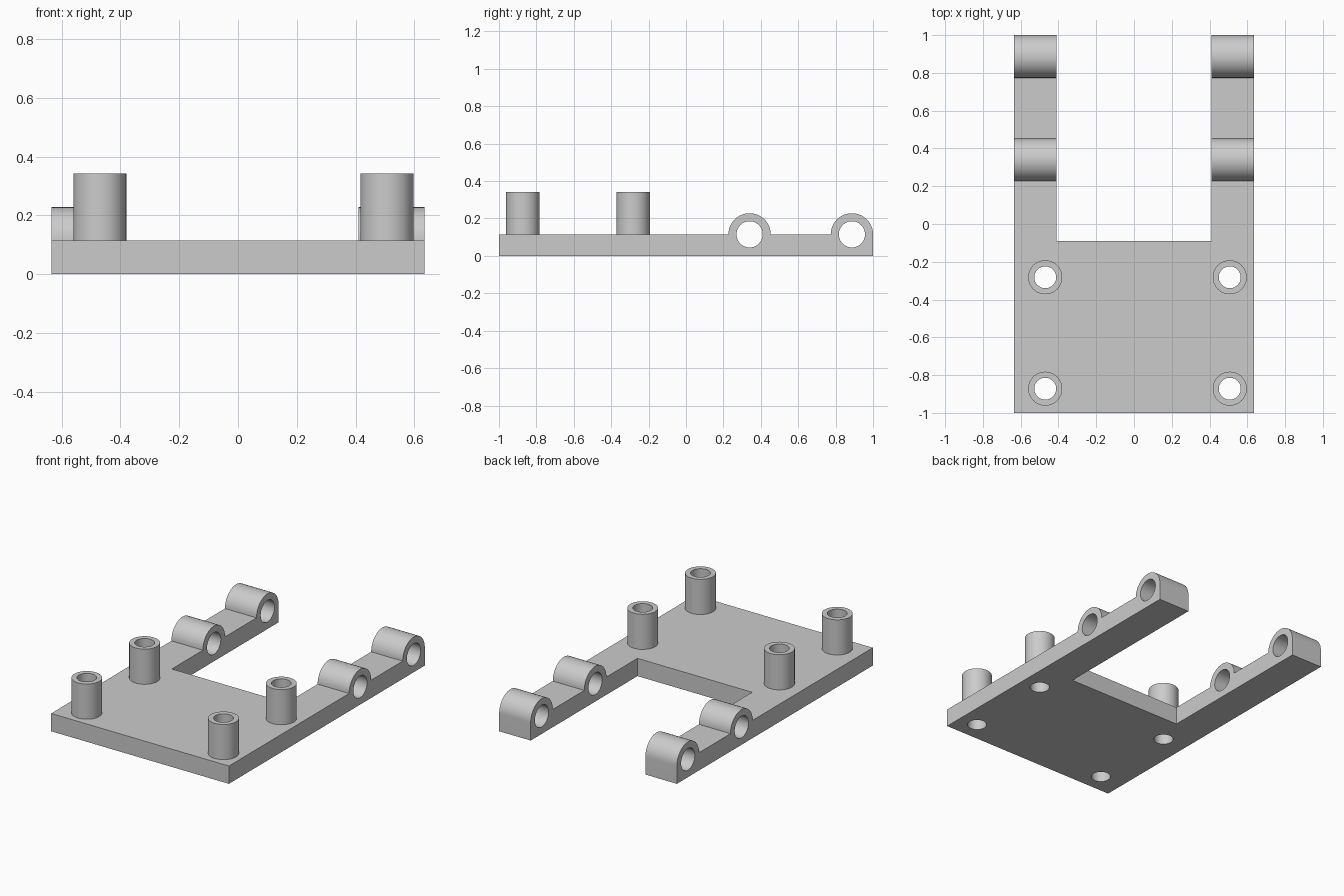
import bpy, bmesh
from math import pi, sin, cos, radians
from mathutils import Matrix

cube = bpy.data.objects.get("Cube")
if cube:
    bpy.data.objects.remove(cube, do_unlink=True)

HALF_W, HALF_L, THICK = 0.635, 1.0, 0.115
NOTCH_X, NOTCH_Y = 0.41, -0.09
KNUCKLE_R, BORE_R = 0.113, 0.07
KNUCKLES = (0.34, HALF_L - KNUCKLE_R)
POST_R, POST_BORE, POST_TOP = 0.09, 0.058, 0.342
POST_X = {"right": -0.47, "left": 0.507}
POST_Y = {"front": -0.872, "rear": -0.282}
SEG = 64

grey = bpy.data.materials.new("plain_grey")
grey.use_nodes = True
COLOUR = (0.6, 0.6, 0.6, 1)
grey.diffuse_color = COLOUR
grey.node_tree.nodes["Principled BSDF"].inputs["Base Color"].default_value = COLOUR


def finish(name, bm):
    bmesh.ops.recalc_face_normals(bm, faces=bm.faces)
    mesh = bpy.data.meshes.new(name)
    bm.to_mesh(mesh)
    bm.free()
    mesh.materials.append(grey)
    obj = bpy.data.objects.new(name, mesh)
    bpy.context.collection.objects.link(obj)
    return obj


def smooth(obj):
    bpy.ops.object.select_all(action='DESELECT')
    obj.select_set(True)
    bpy.context.view_layer.objects.active = obj
    bpy.ops.object.shade_smooth_by_angle(angle=radians(30))


def add_cylinder(bm, radius, depth, matrix):
    bmesh.ops.create_cone(bm, cap_ends=True, segments=SEG, radius1=radius,
                          radius2=radius, depth=depth, matrix=matrix)


def cut(target, cutter):
    mod = target.modifiers.new("cut", 'BOOLEAN')
    mod.operation, mod.solver, mod.object = 'DIFFERENCE', 'EXACT', cutter
    bpy.context.view_layer.objects.active = target
    bpy.ops.object.modifier_apply(modifier=mod.name)
    bpy.data.objects.remove(cutter, do_unlink=True)


# Frame: side profile with knuckle humps, extruded across the width
profile = [(-HALF_L, 0), (-HALF_L, THICK)]
for y in KNUCKLES:
    for i in range(SEG // 2 + 1):
        a = pi - 2 * pi * i / SEG
        profile.append((y + KNUCKLE_R * cos(a), THICK + KNUCKLE_R * sin(a)))
profile.append((HALF_L, 0))

bm = bmesh.new()
side = bm.faces.new([bm.verts.new((-HALF_W, y, z)) for y, z in profile])
walls = bmesh.ops.extrude_face_region(bm, geom=[side])["geom"]
bmesh.ops.translate(bm, vec=(2 * HALF_W, 0, 0),
                    verts=[v for v in walls if isinstance(v, bmesh.types.BMVert)])
frame = finish("hinge_frame", bm)

# Notch between the two arms
bm = bmesh.new()
bmesh.ops.create_cube(bm, size=2, matrix=Matrix.Translation((0, NOTCH_Y + 1.5, 0))
                      @ Matrix.Diagonal((NOTCH_X, 1.5, 1, 1)))
cut(frame, finish("notch_cutter", bm))

# Pin bores through the knuckles and screw holes through the plate
bm = bmesh.new()
for y in KNUCKLES:
    add_cylinder(bm, BORE_R, 2, Matrix.Translation((0, y, THICK))
                 @ Matrix.Rotation(pi / 2, 4, 'Y'))
for x in POST_X.values():
    for y in POST_Y.values():
        add_cylinder(bm, POST_BORE, 1, Matrix.Translation((x, y, 0)))
cut(frame, finish("bore_cutter", bm))
smooth(frame)

# Hollow posts standing on the plate, open at the base
for end, y in POST_Y.items():
    for hand, x in POST_X.items():
        bm = bmesh.new()
        rings = []
        for radius, z in ((POST_R, THICK), (POST_R, POST_TOP),
                          (POST_BORE, POST_TOP), (POST_BORE, THICK)):
            rings.append([bm.verts.new((x + radius * cos(2 * pi * i / SEG),
                                        y + radius * sin(2 * pi * i / SEG), z))
                          for i in range(SEG)])
        for low, high in zip(rings, rings[1:]):
            for i in range(SEG):
                j = (i + 1) % SEG
                bm.faces.new((low[i], low[j], high[j], high[i]))
        smooth(finish(f"{end}_{hand}_post", bm))
